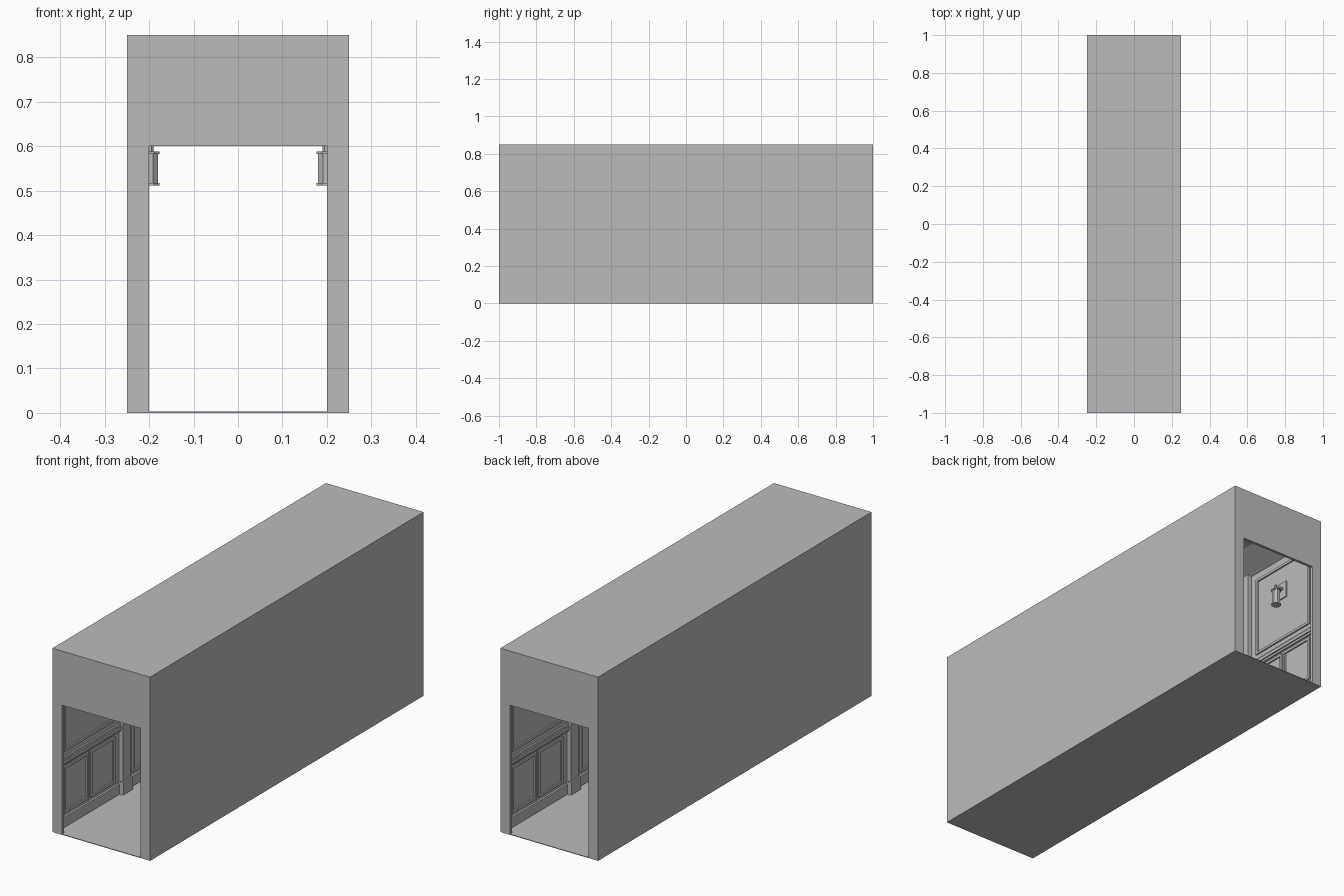
import bpy, bmesh
from math import pi
from mathutils import Matrix, Vector

if "Cube" in bpy.data.objects:
    bpy.data.objects.remove(bpy.data.objects["Cube"], do_unlink=True)

grey = bpy.data.materials.new("plain_grey")
grey.use_nodes = True
grey.diffuse_color = (0.5, 0.5, 0.5, 1)
bsdf = next(n for n in grey.node_tree.nodes if n.type == 'BSDF_PRINCIPLED')
bsdf.inputs["Base Color"].default_value = (0.5, 0.5, 0.5, 1)

WALL = 0.24                      # inner wall face
BAYS = (-0.75, -0.25, 0.25, 0.75)
SIDES = (-1, 1)


def finish(bm, name):
    bmesh.ops.recalc_face_normals(bm, faces=bm.faces)
    mesh = bpy.data.meshes.new(name)
    bm.to_mesh(mesh)
    bm.free()
    mesh.materials.append(grey)
    obj = bpy.data.objects.new(name, mesh)
    bpy.context.collection.objects.link(obj)
    return obj


def box(bm, lo, hi):
    lo, hi = Vector(lo), Vector(hi)
    m = Matrix.Translation((lo + hi) / 2) @ Matrix.Diagonal((*(hi - lo), 1))
    bmesh.ops.create_cube(bm, size=1, matrix=m)


def wall_box(bm, side, depth, y0, y1, z0, z1):
    """Box standing out from one inner wall by depth."""
    xs = sorted((side * (WALL + 0.002), side * (WALL - depth)))
    box(bm, (xs[0], y0, z0), (xs[1], y1, z1))


def frame(bm, side, y0, y1, z0, z1, w=0.012, depth=0.007):
    """Rectangular moulding on one inner wall."""
    for a, b in ((z0, z0 + w), (z1 - w, z1)):
        wall_box(bm, side, depth, y0, y1, a, b)
    for a, b in ((y0, y0 + w), (y1 - w, y1)):
        wall_box(bm, side, depth, a, b, z0 + w, z1 - w)


def cylinder(bm, x, y, z0, z1, r):
    m = Matrix.Translation((x, y, (z0 + z1) / 2)) @ Matrix.Rotation(pi / 8, 4, 'Z')
    bmesh.ops.create_cone(bm, cap_ends=True, segments=8, radius1=r, radius2=r,
                          depth=z1 - z0, matrix=m)


def carve(target, cutter):
    mod = target.modifiers.new("carve", 'BOOLEAN')
    mod.operation = 'DIFFERENCE'
    mod.solver = 'EXACT'
    mod.object = cutter
    bpy.context.view_layer.objects.active = target
    bpy.ops.object.modifier_apply(modifier=mod.name)
    bpy.data.objects.remove(cutter, do_unlink=True)


# Outer shell, hollowed by a room with sloped ceiling edges and two doorways
bm = bmesh.new()
box(bm, (-0.25, -1, 0), (0.25, 1, 0.85))
shell = finish(bm, "corridor_shell")

bm = bmesh.new()
profile = [(-WALL, 0.003), (WALL, 0.003), (WALL, 0.77),
           (0.12, 0.83), (-0.12, 0.83), (-WALL, 0.77)]
end = bm.faces.new([bm.verts.new((x, -0.987, z)) for x, z in profile])
ext = bmesh.ops.extrude_face_region(bm, geom=[end])
bmesh.ops.translate(bm, vec=(0, 1.974, 0),
                    verts=[v for v in ext["geom"] if isinstance(v, bmesh.types.BMVert)])
carve(shell, finish(bm, "room_cutter"))

bm = bmesh.new()
box(bm, (-0.2, -1.1, 0.003), (0.2, 1.1, 0.6))
carve(shell, finish(bm, "doorway_cutter"))

# Skirting and chair rail along both walls
skirting, rail = bmesh.new(), bmesh.new()
for s in SIDES:
    wall_box(skirting, s, 0.01, -0.988, 0.988, 0.002, 0.05)
    wall_box(rail, s, 0.008, -0.988, 0.988, 0.29, 0.325)
    wall_box(rail, s, 0.014, -0.988, 0.988, 0.3, 0.315)
finish(skirting, "skirting")
finish(rail, "chair_rail")

# Pilasters between the bays, with a plinth at the foot
bm = bmesh.new()
for s in SIDES:
    for y in (-0.5, 0, 0.5):
        wall_box(bm, s, 0.02, y - 0.028, y + 0.028, 0.002, 0.775)
        wall_box(bm, s, 0.028, y - 0.036, y + 0.036, 0.002, 0.06)
finish(bm, "pilasters")

# One upper frame and two lower frames in each bay
upper, lower = bmesh.new(), bmesh.new()
for s in SIDES:
    for y in BAYS:
        frame(upper, s, y - 0.185, y + 0.185, 0.35, 0.735)
        for c in (y - 0.096, y + 0.096):
            frame(lower, s, c - 0.09, c + 0.09, 0.065, 0.28)
finish(upper, "upper_wall_frames")
finish(lower, "lower_wall_frames")

# Wall lamps: plate, arm, stem and capped lantern
plates, lamps = bmesh.new(), bmesh.new()
for s in SIDES:
    for y in BAYS:
        wall_box(plates, s, 0.006, y - 0.025, y + 0.025, 0.56, 0.64)
        wall_box(plates, s, 0.05, y - 0.005, y + 0.005, 0.602, 0.612)
        x = s * 0.198
        cylinder(lamps, x, y, 0.585, 0.612, 0.008)
        cylinder(lamps, x, y, 0.516, 0.584, 0.019)
        cylinder(lamps, x, y, 0.512, 0.517, 0.023)
        cylinder(lamps, x, y, 0.583, 0.588, 0.023)
finish(plates, "lamp_brackets")
finish(lamps, "lamp_lanterns")
